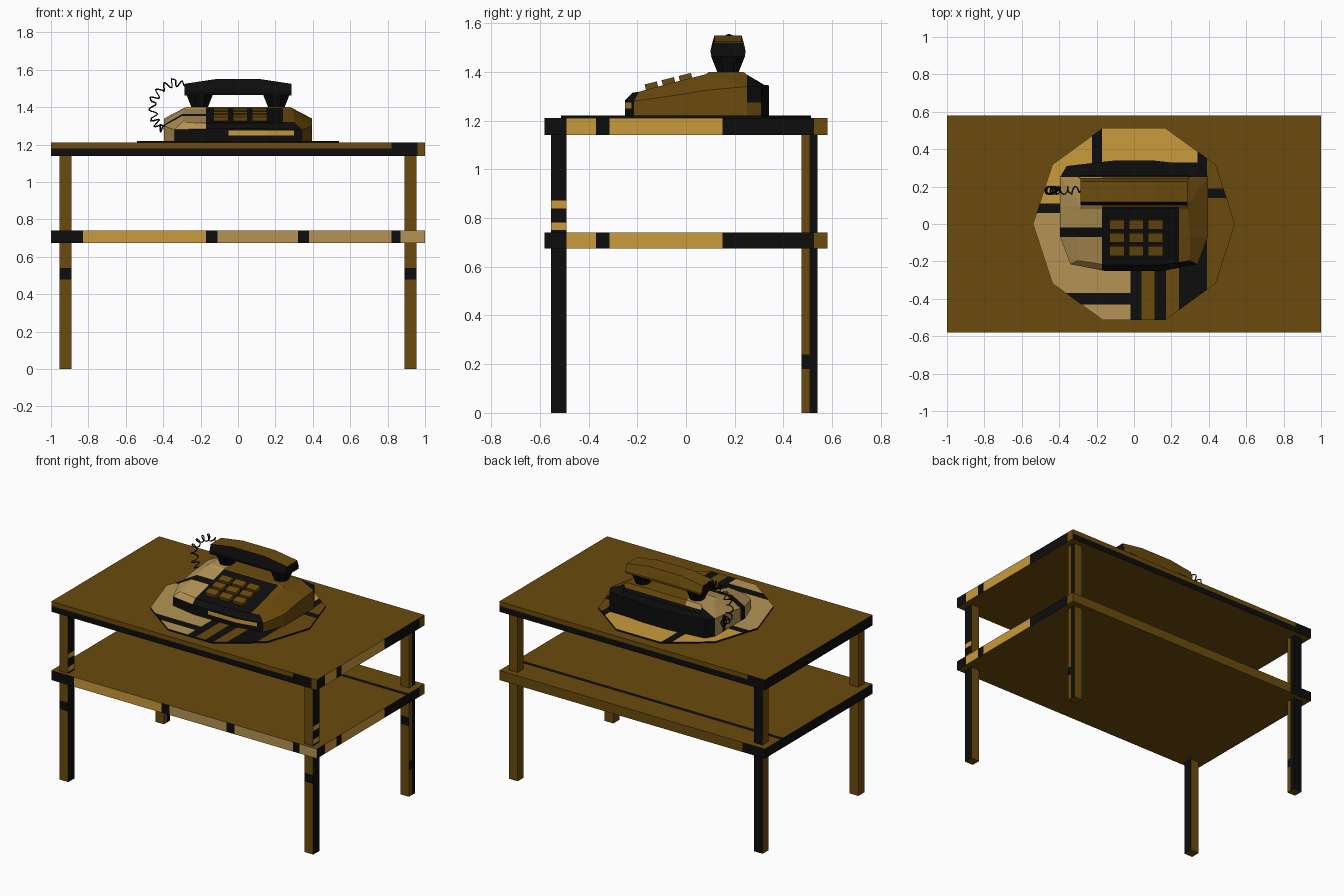
import bpy, bmesh, math
from mathutils import Vector, Matrix

if "Cube" in bpy.data.objects:
    bpy.data.objects.remove(bpy.data.objects["Cube"])

# Colours, shared by every object in this order
BROWN, BLACK, GOLD, TAN = range(4)
mats = []
for name, col in (("brown wood", (0.147, 0.070, 0.004)), ("black", (0.004, 0.004, 0.004)),
                  ("gold", (0.59, 0.325, 0.045)), ("tan", (0.46, 0.295, 0.09))):
    m = bpy.data.materials.new(name)
    m.diffuse_color = (*col, 1)
    m.use_nodes = True
    m.node_tree.nodes["Principled BSDF"].inputs["Base Color"].default_value = m.diffuse_color
    mats.append(m)


def finish(name, bm, rule=BROWN, cuts=((), (), ())):
    """Cut the mesh on axis planes, colour its faces by a rule and link it."""
    bmesh.ops.recalc_face_normals(bm, faces=bm.faces)
    for axis, values in enumerate(cuts):
        for v in values:
            co, no = Vector(), Vector()
            co[axis], no[axis] = v, 1
            bmesh.ops.bisect_plane(bm, geom=bm.verts[:] + bm.edges[:] + bm.faces[:],
                                   plane_co=co, plane_no=no, dist=1e-5)
    bm.normal_update()
    for f in bm.faces:
        f.material_index = rule(f.calc_center_median(), f.normal) if callable(rule) else rule
    me = bpy.data.meshes.new(name)
    bm.to_mesh(me)
    bm.free()
    for m in mats:
        me.materials.append(m)
    ob = bpy.data.objects.new(name, me)
    bpy.context.collection.objects.link(ob)
    return ob


def box(name, lo, hi, rule=BROWN, cuts=((), (), ()), tilt=0):
    lo, hi = Vector(lo), Vector(hi)
    bm = bmesh.new()
    mat = Matrix.Translation((lo + hi) / 2) @ Matrix.Rotation(tilt, 4, 'X') @ Matrix.Diagonal((*(hi - lo), 1))
    bmesh.ops.create_cube(bm, size=1, matrix=mat)
    return finish(name, bm, rule, cuts)


def band(v, steps, last):
    """Colour of the first band whose upper limit is above v."""
    return next((c for lim, c in steps if v < lim), last)


# Table top and shelf, with banded edges
SIDE = ((-.49, BLACK), (-.37, GOLD), (-.315, BLACK), (.15, GOLD), (.525, BLACK))
FRONT = ((-.83, BLACK), (-.17, GOLD), (-.11, BLACK), (.32, TAN), (.38, BLACK), (.82, TAN), (.87, BLACK))


def top_rule(c, n):
    if n.x > .5:
        return band(c.y, SIDE, BROWN)
    if n.x < -.5:
        return BLACK
    if n.y < -.5:
        return BROWN if c.x > .96 or (c.z > 1.18 and c.x < .82) else BLACK
    if n.y > .5:
        return BLACK if c.z < 1.18 or c.x < -.87 else BROWN
    return BROWN


def shelf_rule(c, n):
    if n.x > .5:
        return band(c.y, SIDE, BROWN)
    if n.x < -.5:
        return BLACK
    if n.y < -.5:
        return band(c.x, FRONT, TAN)
    if n.y > .5:
        return BLACK if c.x < -.83 else BROWN
    return BLACK if n.z > .5 and .38 < c.y < .41 else BROWN


side_cuts = [s[0] for s in SIDE]
box("table_top", (-1, -.58, 1.14), (1, .58, 1.21), top_rule, ((-.87, .82, .96), side_cuts, (1.18,)))
box("shelf", (-1, -.58, .675), (1, .58, .74), shelf_rule,
    ([s[0] for s in FRONT], side_cuts + [.38, .41], ()))


# Legs
def front_leg_rule(c, n):
    if n.x > .5:
        return GOLD if .75 < c.z < .782 or .84 < c.z < .872 else BLACK
    return BLACK if n.y < -.5 and .48 < c.z < .54 else BROWN


def back_leg_rule(c, n):
    if n.x > .5:
        return BLACK if c.y > .507 or .18 < c.z < .24 else BROWN
    if n.y > .5:
        return BLACK if c.x < 0 else BROWN
    return BLACK if n.y < -.5 and .48 < c.z < .54 else BROWN


for side, x in (("left", -.9225), ("right", .9225)):
    box("front_leg_" + side, (x - .0325, -.555, 0), (x + .0325, -.49, 1.15), front_leg_rule,
        ((), (), (.48, .54, .75, .782, .84, .872)))
    box("back_leg_" + side, (x - .0325, .475, 0), (x + .0325, .54, 1.15), back_leg_rule,
        ((), (.507,), (.18, .24, .48, .54)))


# Ten-sided mat
def mat_rule(c, n):
    if n.z < .5:
        return BLACK
    x, y = c.x, c.y
    if x > .39:
        return BLACK if .14 < y < .19 else BROWN
    if y > .25:
        if x < -.17:
            return BLACK if x > -.225 else GOLD
        return GOLD if x < .34 and y > .33 else BLACK
    if x < -.17 and y > .06:
        return BLACK if y < .11 else GOLD
    if x < -.02:
        return BLACK if -.43 < y < -.37 and x > -.36 else TAN
    return BROWN if .04 < x < .11 or .17 < x < .24 else BLACK


bm = bmesh.new()
ring = [bm.verts.new((.54 * math.cos(i * math.pi / 5), .54 * math.sin(i * math.pi / 5), 1.21)) for i in range(10)]
face = bm.faces.new(ring)
ext = bmesh.ops.extrude_face_region(bm, geom=[face])
bmesh.ops.translate(bm, vec=(0, 0, .01), verts=[v for v in ext["geom"] if isinstance(v, bmesh.types.BMVert)])
finish("mat", bm, mat_rule, ((-.36, -.225, -.17, -.02, .04, .11, .17, .24, .34, .39),
                             (-.43, -.37, .06, .11, .14, .19, .25, .33), ()))

# Telephone body: mirrored half outlines (shoulder ring and top ring), front to back
shoulder = [(.16, -.25, 1.285), (.34, -.215, 1.28), (.395, -.07, 1.30), (.395, .09, 1.325),
            (.395, .25, 1.34), (.36, .31, 1.345), (.1, .34, 1.345)]
crown = [(.14, -.22, 1.315), (.30, -.195, 1.318), (.30, -.07, 1.352), (.29, .08, 1.39),
         (.28, .095, 1.40), (.28, .235, 1.40), (.29, .26, 1.35)]
base = [(x, y, 1.215) for x, y, z in shoulder]
bm = bmesh.new()


def full_ring(half):
    return ([bm.verts.new(p) for p in half] + [bm.verts.new((-x, y, z)) for x, y, z in reversed(half)])


rings = [full_ring(h) for h in (base, shoulder, crown)]
n = len(rings[0])
for a, b in zip(rings, rings[1:]):
    for i in range(n):
        j = (i + 1) % n
        bm.faces.new((a[i], a[j], b[j], b[i]))
for i in range(n // 2 - 1):   # top strips join the right half to the left half
    t = rings[2]
    bm.faces.new((t[i], t[i + 1], t[n - 2 - i], t[n - 1 - i]))
bm.faces.new(rings[0])


def body_rule(c, n):
    if n.y < -.6 and c.y < -.1:                      # front
        if c.x < -.17 and c.z > 1.28:
            return TAN
        return GOLD if 1.25 < c.z < 1.275 and -.05 < c.x < .3 else BLACK
    if c.y > .25:                                    # back ledge and back wall
        return BROWN if n.x > .5 and c.z < 1.28 else BLACK
    if c.x < -.17:                                   # left
        return BLACK if -.07 < c.y < -.02 or (n.z < .5 and .14 < c.y < .17) else TAN
    if c.x < .24 and c.y < .09:                      # keypad bed
        return BLACK
    return BROWN


finish("telephone_body", bm, body_rule,
       ((-.17, -.05, .24, .3), (-.07, -.02, .09, .14, .17, .25), (1.25, 1.275)))

# Keypad buttons on the slope
tilt = math.atan(.25)
for row, y in enumerate((-.14, -.07, 0)):
    for col in range(3):
        x = .012 + (col - 1) * .103
        z = 1.37 + .25 * y
        box(f"button_{row}_{col}", (x - .04, y - .026, z - .02), (x + .04, y + .026, z + .02), BROWN, tilt=tilt)

# Handset: sections lofted along x
bm = bmesh.new()
sections = []
for x, zb, zt in ((-.287, 1.463, 1.525), (-.12, 1.465, 1.55), (.12, 1.465, 1.55), (.287, 1.463, 1.525)):
    zm = zt - .03
    pts = ((.105, zb), (.10, zb + .02), (.108, zm), (.117, zt), (.228, zt), (.237, zm), (.245, zb + .02), (.24, zb))
    sections.append([bm.verts.new((x, y, z)) for y, z in pts])
for a, b in zip(sections, sections[1:]):
    for i in range(8):
        j = (i + 1) % 8
        bm.faces.new((a[i], a[j], b[j], b[i]))
bm.faces.new(sections[0])
bm.faces.new(sections[-1])
finish("handset", bm, lambda c, n: BROWN if n.z > .5 or n.y > .4 or (n.x > .5 and c.z > 1.52) else BLACK,
       ((), (), (1.52,)))

# Ear and mouth cups
for name, x in (("ear_cup", -.205), ("mouth_cup", .205)):
    bm = bmesh.new()
    bmesh.ops.create_cone(bm, cap_ends=True, segments=8, radius1=.047, radius2=.077, depth=.07,
                          matrix=Matrix.Translation((x, .1725, 1.433)) @ Matrix.Rotation(math.pi / 8, 4, 'Z'))
    finish(name, bm, BLACK)

# Coiled cord winding around a bent path
path = [Vector(p) for p in ((-.27, .18, 1.515), (-.34, .18, 1.535), (-.41, .18, 1.50), (-.46, .18, 1.43),
                            (-.45, .18, 1.34), (-.42, .18, 1.29), (-.385, .18, 1.285))]
turns, steps = 10, 12
cu = bpy.data.curves.new("cord", 'CURVE')
cu.dimensions = '3D'
cu.bevel_depth = .004
cu.bevel_resolution = 0
sp = cu.splines.new('POLY')
total = turns * steps
sp.points.add(total)
for k in range(total + 1):
    t = k / total * (len(path) - 1)
    i = min(int(t), len(path) - 2)
    d = (path[i + 1] - path[i]).normalized()
    p = path[i].lerp(path[i + 1], t - i)
    ang = 2 * math.pi * k / steps
    r = .021 * min(1, k / steps, (total - k) / steps)
    side = Vector((0, 1, 0))
    p = p + r * (math.cos(ang) * side + math.sin(ang) * d.cross(side))
    sp.points[k].co = (*p, 1)
cu.materials.append(mats[BLACK])
bpy.context.collection.objects.link(bpy.data.objects.new("cord", cu))
